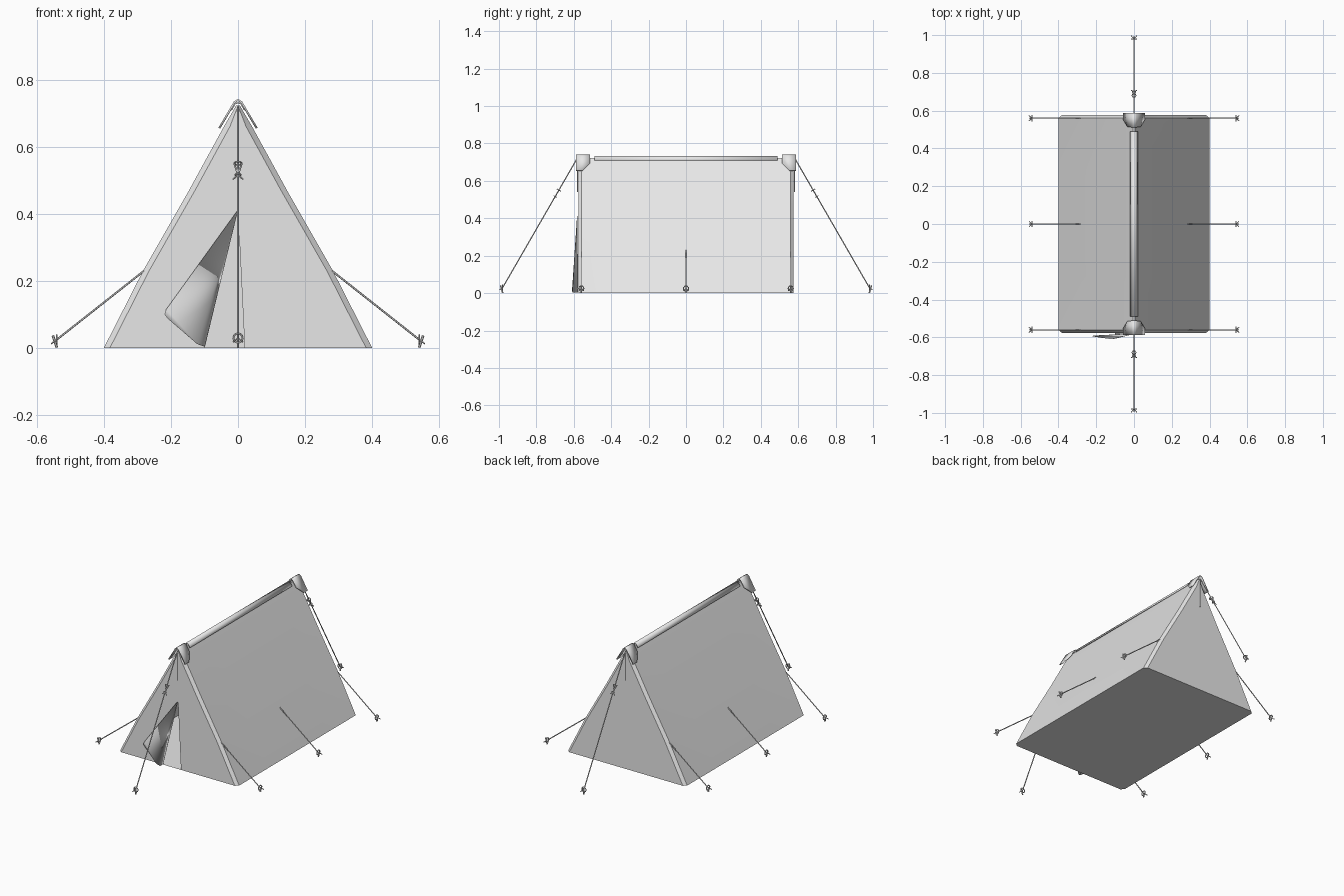
import bpy, bmesh, math
from mathutils import Vector

cube = bpy.data.objects.get("Cube")
if cube:
    bpy.data.objects.remove(cube, do_unlink=True)

GREY = (0.8, 0.8, 0.8, 1)
mat = bpy.data.materials.new("light grey")
mat.use_nodes = True
mat.diffuse_color = GREY
mat.node_tree.nodes["Principled BSDF"].inputs["Base Color"].default_value = GREY


def finish(name, bm, angle=30, thick=0):
    bmesh.ops.remove_doubles(bm, verts=bm.verts, dist=0.0005)
    bmesh.ops.recalc_face_normals(bm, faces=bm.faces)
    mesh = bpy.data.meshes.new(name)
    bm.to_mesh(mesh)
    bm.free()
    mesh.materials.append(mat)
    ob = bpy.data.objects.new(name, mesh)
    bpy.context.collection.objects.link(ob)
    if thick:
        mod = ob.modifiers.new("thickness", 'SOLIDIFY')
        mod.thickness = thick
        mod.offset = 0
    bpy.ops.object.select_all(action='DESELECT')
    ob.select_set(True)
    bpy.context.view_layer.objects.active = ob
    bpy.ops.object.shade_smooth_by_angle(angle=math.radians(angle))
    return ob


def face(bm, pts):
    return bm.faces.new([bm.verts.new(p) for p in pts])


def rope(bm, a, b, r=0.003, sides=6):
    a, b = Vector(a), Vector(b)
    d = b - a
    m = d.to_track_quat('Z', 'Y').to_matrix().to_4x4()
    m.translation = (a + b) / 2
    bmesh.ops.create_cone(bm, cap_ends=True, segments=sides, radius1=r,
                          radius2=r, depth=d.length, matrix=m)


def loop(bm, centre, axis, radius, r=0.003, n=10):
    # closed ring of rope lying across the given axis
    q = Vector(axis).to_track_quat('Z', 'Y')
    pts = [Vector(centre) + q @ Vector((radius * math.cos(t), radius * math.sin(t), 0))
           for t in (2 * math.pi * i / n for i in range(n))]
    for i in range(n):
        rope(bm, pts[i], pts[(i + 1) % n], r)


# Tent body: sloping sides, bevelled corner strips, end walls and floor
LEVELS = [(0, 0.4), (0.23, 0.276), (0.47, 0.146), (0.66, 0.042), (0.722, 0.006)]
STATIONS = [-0.56, -0.28, 0, 0.28, 0.56]
END = 0.576


def side_point(s, i, y):
    z, w = LEVELS[i]
    pull = 0.007 if i == 1 and abs(y) != 0.28 else 0
    return Vector((s * (w + pull), y, z))


def end_point(s, i, e):
    p = side_point(s, i, e * 0.56)
    return Vector((s * max(abs(p.x) - 0.018, 0), e * END, p.z))


bm = bmesh.new()
n = len(LEVELS)
for s in (-1, 1):
    for i in range(n - 1):
        for y0, y1 in zip(STATIONS, STATIONS[1:]):
            face(bm, [side_point(s, i, y0), side_point(s, i, y1),
                      side_point(s, i + 1, y1), side_point(s, i + 1, y0)])
        for e in (-1, 1):
            face(bm, [side_point(s, i, e * 0.56), end_point(s, i, e),
                      end_point(s, i + 1, e), side_point(s, i + 1, e * 0.56)])
for y0, y1 in zip(STATIONS, STATIONS[1:]):
    face(bm, [side_point(-1, n - 1, y0), side_point(1, n - 1, y0),
              side_point(1, n - 1, y1), side_point(-1, n - 1, y1)])
# back wall
face(bm, [end_point(-1, i, 1) for i in range(n)]
     + [end_point(1, i, 1) for i in reversed(range(n - 1))])
# front wall halves around the door opening
for s, foot in ((-1, -0.1), (1, 0.02)):
    face(bm, [end_point(s, i, -1) for i in range(n)]
         + [(0, -END, 0.41), (foot, -END, 0)])
# floor
face(bm, [(0.382 * a, END * b, 0) if k else (0.4 * a, 0.56 * b, 0)
          for a, b, k in ((1, -1, 0), (1, 1, 0), (1, 1, 1), (-1, 1, 1),
                          (-1, 1, 0), (-1, -1, 0), (-1, -1, 1), (1, -1, 1))])
finish("tent_body", bm)

# Door flap folded back, with the turned fold beside the opening
bm = bmesh.new()
top = (0, -0.581, 0.412)
fold = (-0.122, -0.608, 0.012)
face(bm, [top, (-0.214, -0.592, 0.115), (-0.219, -0.594, 0.1), (-0.21, -0.595, 0.088), fold])
face(bm, [top, fold, (-0.1, -0.606, 0.004)])
face(bm, [top, (-0.1, -0.606, 0.004), (-0.1, -0.578, 0.004)])
finish("door_flap", bm, 15, 0.003)

# Ridge cover along the top
bm = bmesh.new()
for s in (-1, 1):
    for (x0, z0), (x1, z1) in (((0, 0.731), (0.009, 0.728)), ((0.009, 0.728), (0.02, 0.709))):
        face(bm, [(s * x0, -0.49, z0), (s * x0, 0.49, z0), (s * x1, 0.49, z1), (s * x1, -0.49, z1)])
finish("ridge_cover", bm, 30, 0.004)

# Peak caps folded over both ends of the ridge
for e, name in ((-1, "front_peak_cap"), (1, "back_peak_cap")):
    bm = bmesh.new()
    for s in (-1, 1):
        face(bm, [(0, e * 0.587, 0.739), (0, e * 0.512, 0.739),
                  (s * 0.01, e * 0.512, 0.733), (s * 0.01, e * 0.587, 0.733)])
        face(bm, [(s * 0.01, e * 0.587, 0.733), (s * 0.01, e * 0.512, 0.733),
                  (s * 0.032, e * 0.513, 0.695), (s * 0.056, e * 0.553, 0.655),
                  (s * 0.056, e * 0.587, 0.655)])
    finish(name, bm, 25, 0.006)


def guy_line(name, a, b, knot=False):
    # rope with a ground loop, stake and loose tails; optional tensioner knot
    bm = bmesh.new()
    a, b = Vector(a), Vector(b)
    rope(bm, a, b)
    out = Vector((b.x - a.x, b.y - a.y, 0)).normalized()
    across = Vector((-out.y, out.x, 0))
    loop(bm, b, out, 0.014)
    rope(bm, b + out * 0.012 + Vector((0, 0, 0.012)), b + Vector((0, 0, -b.z + 0.001)), 0.004)
    for s in (-1, 1):
        rope(bm, b, b + across * s * 0.014 + out * 0.016 - Vector((0, 0, 0.012)), 0.0025)
    if knot:
        d = (b - a).normalized()
        for t, r in ((0.24, 0.011), (0.29, 0.008)):
            loop(bm, a.lerp(b, t), d, r, 0.0025, 8)
        for s in (-1, 1):
            rope(bm, a.lerp(b, 0.24) + across * s * 0.012, a.lerp(b, 0.29), 0.0025)
            rope(bm, a.lerp(b, 0.29), a.lerp(b, 0.31) + across * s * 0.015, 0.0025)
    finish(name, bm, 40)


# End guy lines and hanging straps
for e, name in ((-1, "front"), (1, "back")):
    guy_line(name + "_guy_line", (0, e * 0.585, 0.715), (0, e * 0.98, 0.03), True)
    bm = bmesh.new()
    rope(bm, (0, e * 0.58, 0.54), (0, e * 0.58, 0.72), 0.003)
    finish(name + "_strap", bm, 40)

# Side guy lines
for s, side in ((1, "left"), (-1, "right")):
    for y, place in ((-0.56, "front"), (0, "middle"), (0.56, "back")):
        guy_line(f"{side}_{place}_guy_line", (s * 0.28, y, 0.23), (s * 0.54, y, 0.025))
